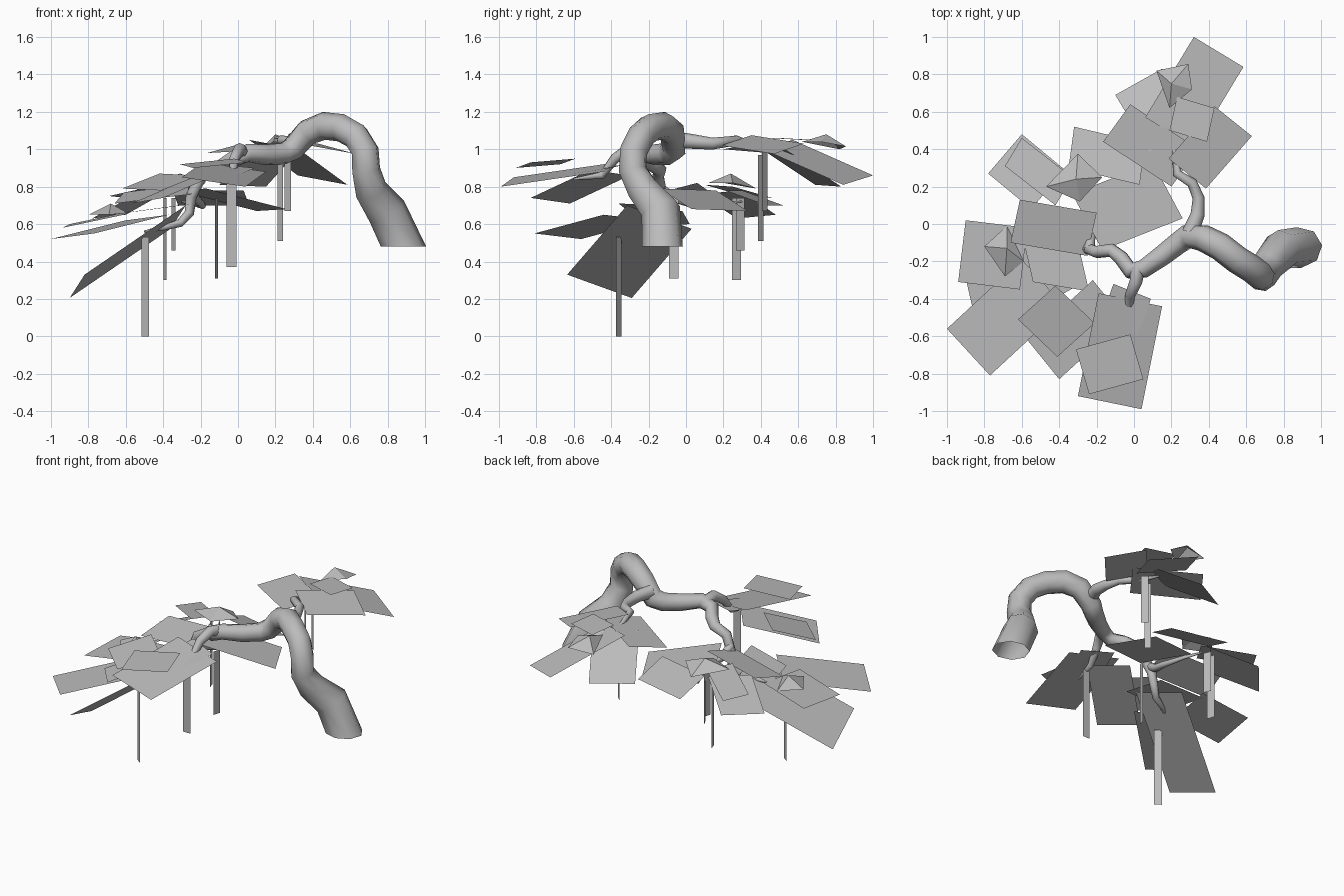
import bpy
import bmesh
from mathutils import Vector

default = bpy.data.objects.get("Cube")
if default:
    bpy.data.objects.remove(default)

# One flat colour for the whole tree
grey = bpy.data.materials.new("plain_grey")
grey.use_nodes = True
colour = (0.5, 0.5, 0.5, 1)
grey.diffuse_color = colour
grey.node_tree.nodes["Principled BSDF"].inputs["Base Color"].default_value = colour


def finish(name, bm):
    mesh = bpy.data.meshes.new(name)
    bm.to_mesh(mesh)
    bm.free()
    mesh.materials.append(grey)
    obj = bpy.data.objects.new(name, mesh)
    bpy.context.collection.objects.link(obj)


def face_up(bm):
    bm.normal_update()
    bmesh.ops.reverse_faces(bm, faces=[f for f in bm.faces if f.normal.z < 0])


def limb(name, points, cut_height=None):
    """Tapered eight-sided tube through (x, y, z, radius) points."""
    curve = bpy.data.curves.new(name + "_path", "CURVE")
    curve.dimensions = "3D"
    curve.bevel_depth = 1
    curve.bevel_resolution = 2
    spline = curve.splines.new("POLY")
    spline.points.add(len(points) - 1)
    for point, (x, y, z, radius) in zip(spline.points, points):
        point.co = (x, y, z, 1)
        point.radius = radius
    source = bpy.data.objects.new(name + "_path", curve)
    bpy.context.collection.objects.link(source)
    depsgraph = bpy.context.evaluated_depsgraph_get()
    tube = bpy.data.meshes.new_from_object(source.evaluated_get(depsgraph))
    bm = bmesh.new()
    bm.from_mesh(tube)
    bpy.data.objects.remove(source)
    bpy.data.curves.remove(curve)
    bpy.data.meshes.remove(tube)
    if cut_height is not None:
        bmesh.ops.bisect_plane(bm, geom=bm.verts[:] + bm.edges[:] + bm.faces[:],
                               plane_co=(0, 0, cut_height), plane_no=(0, 0, 1),
                               clear_inner=True)
    for face in bm.faces:
        face.smooth = True
    finish(name, bm)


def leaf_pads(name, pads):
    """Flat cards, each given by three neighbouring corners."""
    bm = bmesh.new()
    for pad in pads:
        a, b, c = map(Vector, pad)
        bm.faces.new([bm.verts.new(p) for p in (a, b, c, a + c - b)])
    face_up(bm)
    finish(name, bm)


def folded_tuft(name, rim, peak):
    """Small card folded up to a point."""
    bm = bmesh.new()
    top = bm.verts.new(peak)
    ring = [bm.verts.new(p) for p in rim]
    for i, corner in enumerate(ring):
        bm.faces.new((top, corner, ring[(i + 1) % len(ring)]))
    face_up(bm)
    finish(name, bm)


def hanging_strip(name, x, y, low, high, dx, dy):
    bm = bmesh.new()
    corners = ((-1, low), (1, low), (1, high), (-1, high))
    bm.faces.new([bm.verts.new((x + s * dx / 2, y + s * dy / 2, z)) for s, z in corners])
    finish(name, bm)


# Trunk and limbs
limb("trunk", [
    (.94, -.12, .36, .112), (.795, -.135, .67, .108), (.71, -.23, .785, .088),
    (.685, -.285, .89, .077), (.68, -.28, .99, .075), (.63, -.24, 1.07, .075),
    (.55, -.19, 1.115, .075), (.46, -.12, 1.125, .075), (.37, -.075, 1.09, .072),
    (.29, -.065, 1.0, .066), (.24, -.10, .975, .06), (.15, -.17, .97, .056),
    (.05, -.24, .98, .05), (-.02, -.25, .95, .045), (-.07, -.18, .92, .04),
    (-.12, -.14, .89, .037), (-.2, -.15, .85, .033), (-.25, -.13, .75, .03),
    (-.26, -.12, .66, .026), (-.31, -.16, .605, .022), (-.4, -.2, .58, .015),
    (-.5, -.26, .56, .006)],
    cut_height=.48)
limb("back_limb", [
    (.30, -.05, 1.05, .045), (.34, .05, 1.04, .038), (.345, .14, 1.03, .032),
    (.31, .22, 1.04, .028), (.23, .27, 1.05, .024), (.22, .36, 1.02, .015),
    (.2, .5, .99, .005)])
limb("front_limb", [
    (.02, -.24, .98, .04), (.01, -.31, 1.0, .034), (-.02, -.38, .95, .028),
    (-.03, -.45, .86, .02), (-.06, -.6, .84, .006)])
limb("left_limb", [
    (-.24, -.14, .79, .028), (-.23, -.06, .74, .025), (-.19, .05, .7, .02),
    (-.24, .18, .71, .013), (-.3, .3, .72, .005)])

# Foliage layers
leaf_pads("back_foliage", [
    ((.32, 1.0, .86), (.585, .84, .81), (.325, .41, 1.0)),
    ((-.1, .69, .81), (.15, .83, .80), (.33, .53, 1.0)),
    ((-.02, .64, 1.02), (-.165, .44, .98), (.2, .2, 1.0)),
    ((.43, .63, 1.03), (.63, .47, .975), (.385, .19, 1.02)),
    ((.23, .68, 1.05), (.43, .62, 1.05), (.39, .44, 1.06))])
leaf_pads("middle_foliage", [
    ((-.6, .48, .65), (-.78, .27, .63), (-.55, .08, .76)),
    ((-.32, .52, .70), (.06, .43, .70), (.03, .21, .78)),
    ((.1, .33, .67), (.26, .03, .68), (-.17, -.14, .79)),
    ((-.6, .46, .74), (-.69, .31, .75), (-.42, .1, .81)),
    ((-.61, .13, .77), (-.2, .06, .82), (-.25, -.17, .76))])
leaf_pads("left_foliage", [
    ((-.9, .02, .60), (-.57, -.02, .67), (-.61, -.35, .65)),
    ((-.9, -.29, .205), (-.82, -.635, .33), (-.28, -.315, .70)),
    ((-1, -.56, .52), (-.77, -.81, .55), (-.37, -.44, .65)),
    ((-.57, -.62, .71), (-.4, -.83, .74), (-.05, -.51, .89)),
    ((-.42, -.33, .87), (-.62, -.51, .79), (-.41, -.71, .78)),
    ((-.6, -.05, .66), (-.3, -.1, .70), (-.24, -.36, .71))])
leaf_pads("front_foliage", [
    ((-.3, -.92, .85), (.04, -.99, .80), (.15, -.44, .88)),
    ((-.31, -.67, .92), (-.02, -.59, .95), (.05, -.83, .93)),
    ((-.11, -.32, .92), (.09, -.4, .90), (.02, -.6, .87))])

folded_tuft("back_tuft", [(.12, .82, 1.0), (.29, .855, 1.015), (.31, .72, 1.04),
                          (.19, .62, 1.04)], (.2, .75, 1.08))
folded_tuft("middle_tuft", [(-.47, .2, .82), (-.3, .375, .79), (-.17, .25, .82),
                            (-.29, .12, .82)], (-.31, .24, .87))
folded_tuft("left_tuft", [(-.8, -.12, .65), (-.68, -.01, .65), (-.59, -.2, .66),
                          (-.69, -.28, .65)], (-.68, -.13, .71))

# Narrow strips hanging below the foliage
for name, strip in {
    "left_strip": (-.495, -.36, 0, .53, .04, -.03),
    "front_strip": (-.035, -.5, .37, .85, .055, 0),
    "centre_strip": (-.115, -.065, .31, .74, .015, .05),
    "middle_long_strip": (-.39, .27, .3, .74, .016, -.05),
    "middle_short_strip": (-.345, .29, .46, .74, .02, -.045),
    "back_long_strip": (.225, .4, .51, .97, .03, -.03),
    "back_short_strip": (.265, .42, .67, 1.0, .035, -.03),
}.items():
    hanging_strip(name, *strip)
